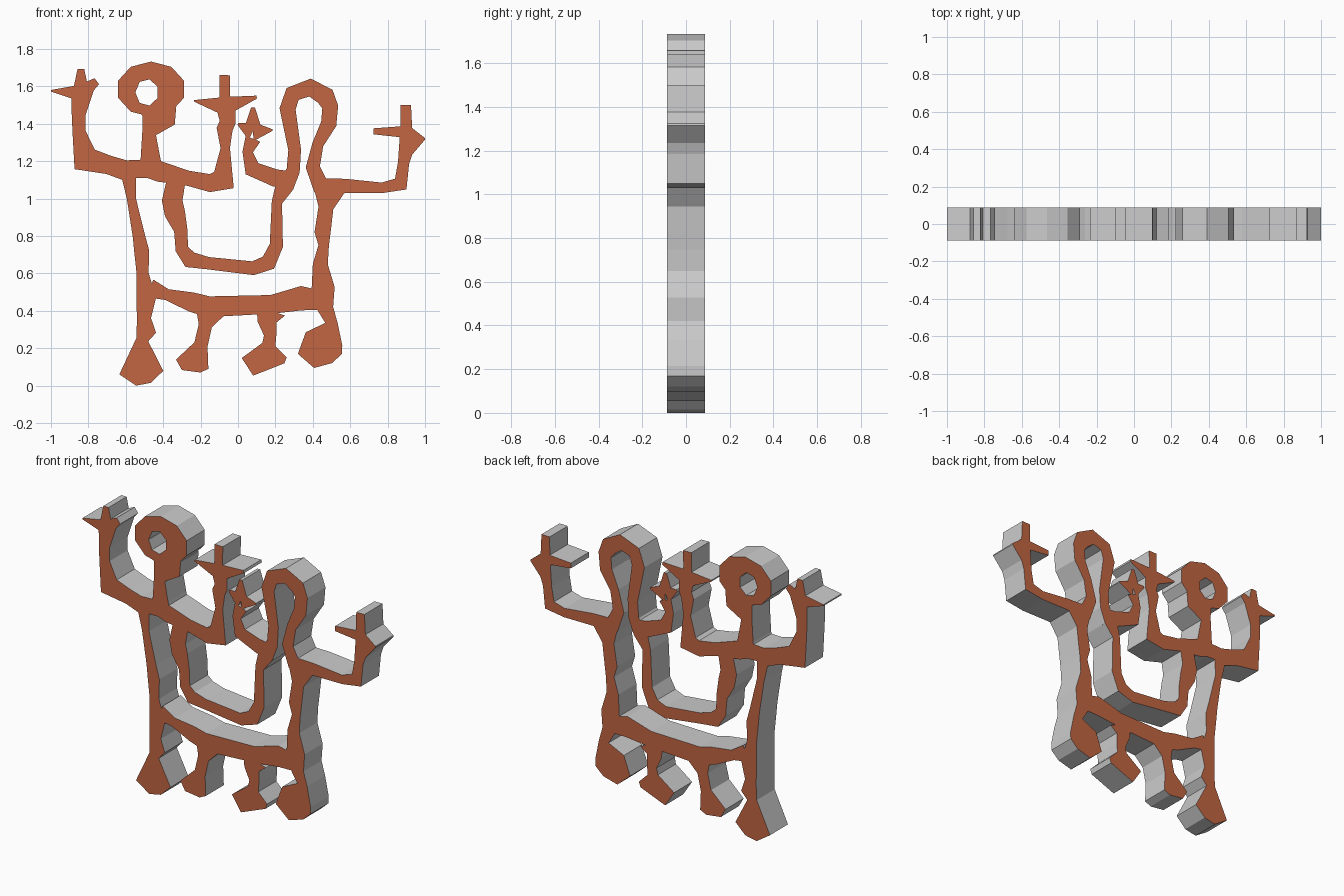
import bpy, bmesh
from math import cos, sin, tau
from mathutils import Vector
from mathutils.geometry import delaunay_2d_cdt

HALF_DEPTH = 0.088
points, loops = [], []


def add_loop(pts):
    """Register a flat outline, counter-clockwise."""
    area = sum(a.x * b.y - b.x * a.y for a, b in zip(pts, pts[1:] + pts[:1]))
    start = len(points)
    points.extend(pts if area > 0 else pts[::-1])
    loops.append(list(range(start, len(points))))


def limb(*path):
    """Ribbon through (x, z, half width) stations."""
    centre = [Vector(p[:2]) for p in path]
    dirs = [(b - a).normalized() for a, b in zip(centre, centre[1:])]
    rails = []
    for i, c in enumerate(centre):
        d = (dirs[max(i - 1, 0)] + dirs[min(i, len(dirs) - 1)]).normalized()
        side = Vector((-d.y, d.x)) * path[i][2]
        rails.append((c + side, c - side))
    for (a, b), (c, d) in zip(rails, rails[1:]):
        add_loop([a, b, d, c])


def hand(palm, *tips, base=0.045):
    """Tapered fingers spreading from one palm."""
    for tip in tips:
        limb((*palm, base), tip)


def oval(x, z, rx, rz, sides):
    add_loop([Vector((x + rx * cos(tau * (i + .5) / sides), z + rz * sin(tau * (i + .5) / sides)))
              for i in range(sides)])


# Left figure: leg with flared foot
limb((-.585, 1.13, .04), (-.57, 1.0, .024), (-.53, .8, .033), (-.515, .72, .04), (-.51, .6, .032),
     (-.49, .47, .052), (-.503, .36, .038), (-.49, .29, .052), (-.512, .245, .033),
     (-.517, .07, .118), (-.505, .008, .04))
# Left raised arm and hand
limb((-.48, 1.17, .04), (-.6, 1.15, .055), (-.69, 1.18, .05), (-.82, 1.21, .075),
     (-.85, 1.36, .035), (-.852, 1.45, .037), (-.83, 1.59, .06))
hand((-.84, 1.565), (-1.0, 1.577, .004), (-.84, 1.693, .018), (-.755, 1.628, .02))
# Neck and ring-shaped head
limb((-.47, 1.11, .08), (-.468, 1.22, .052), (-.475, 1.35, .038), (-.425, 1.42, .09), (-.43, 1.48, .1))
oval(-.465, 1.585, .185, .148, 10)
# Middle arm and hand
limb((-.53, 1.17, .04), (-.42, 1.145, .055), (-.27, 1.11, .04), (-.15, 1.083, .048),
     (-.075, 1.1, .068), (-.068, 1.27, .025), (-.072, 1.37, .043), (-.055, 1.41, .043), (-.07, 1.52, .055))
hand((-.07, 1.495), (-.235, 1.523, .004), (.1, 1.543, .008), base=.05)
hand((-.072, 1.5), (-.07, 1.66, .028), base=.028)

# Hanging bow between the two figures
limb((-.33, 1.1, .05), (-.352, .99, .055), (-.337, .92, .055), (-.306, .83, .036), (-.3, .73, .035),
     (-.257, .673, .045), (-.16, .655, .033), (.08, .628, .037), (.163, .658, .044),
     (.205, .75, .036), (.208, .98, .028), (.25, 1.07, .05))

# Right figure: small inner arm and hand
limb((.29, 1.1, .045), (.2, 1.11, .047), (.075, 1.16, .045), (.052, 1.25, .028), (.08, 1.32, .042))
hand((.08, 1.36), (0, 1.4, .006), (.08, 1.488, .01), (.185, 1.367, .004), base=.052)
# Open looped head
limb((.25, 1.07, .05), (.295, 1.15, .036), (.303, 1.26, .034), (.265, 1.48, .043), (.292, 1.56, .045),
     (.385, 1.594, .048), (.467, 1.547, .052), (.493, 1.49, .043), (.485, 1.4, .042),
     (.427, 1.29, .03), (.4, 1.17, .038), (.45, 1.05, .045))
# Outer arm and hand
limb((.42, 1.055, .055), (.575, 1.068, .038), (.77, 1.058, .028), (.87, 1.078, .042),
     (.885, 1.19, .03), (.915, 1.34, .05))
hand((.9, 1.357), (.725, 1.36, .016), (.897, 1.5, .028), base=.032)
hand((.9, 1.31), (1.0, 1.32, .004), base=.1)
# Leg with flared foot
limb((.49, 1.06, .09), (.47, .95, .04), (.452, .82, .043), (.458, .75, .028), (.44, .65, .04),
     (.455, .52, .062), (.468, .41, .042), (.5, .335, .033), (.46, .25, .104),
     (.438, .17, .118), (.455, .108, .05))

# Belly beam joining the two legs
limb((-.47, .52, .05), (-.38, .487, .03), (-.25, .448, .052), (-.16, .422, .056), (.18, .435, .05),
     (.34, .468, .065), (.45, .455, .05))
# Two short inner legs
limb((-.15, .4, .08), (-.175, .32, .036), (-.198, .22, .037), (-.245, .115, .09), (-.25, .077, .05))
limb((.175, .4, .08), (.155, .34, .05), (.172, .27, .033), (.165, .22, .036), (.14, .15, .12),
     (.165, .087, .09))

# Eye opening of the ring head, cut out of the sheet
hole = len(loops)
oval(-.487, 1.568, .062, .072, 7)

# Merge all outlines in 2D
verts, _, tris, _, _, owners = delaunay_2d_cdt(points, [], loops, 0, 1e-5, True)
bm = bmesh.new()
bverts = [bm.verts.new((v.x, -HALF_DEPTH, v.y)) for v in verts]
for tri, own in zip(tris, owners):
    if own and hole not in own:
        bm.faces.new([bverts[i] for i in tri])
bmesh.ops.delete(bm, geom=[v for v in bm.verts if not v.link_faces], context='VERTS')

# Extrude the sheet through its thickness
ext = bmesh.ops.extrude_face_region(bm, geom=bm.faces[:], use_keep_orig=True)
moved = [g for g in ext["geom"] if isinstance(g, bmesh.types.BMVert)]
bmesh.ops.translate(bm, verts=moved, vec=(0, 2 * HALF_DEPTH, 0))
bmesh.ops.recalc_face_normals(bm, faces=bm.faces[:])

# Terracotta front and back, plain grey edges
for f in bm.faces:
    f.material_index = 1 if abs(f.normal.y) > 0.5 else 0
mesh = bpy.data.meshes.new("joined_figures")
bm.to_mesh(mesh)
bm.free()
clay = bpy.data.materials.new("terracotta")
clay.diffuse_color = (0.54, 0.13, 0.055, 1)
mesh.materials.append(None)
mesh.materials.append(clay)
bpy.context.collection.objects.link(bpy.data.objects.new("joined_figures", mesh))
